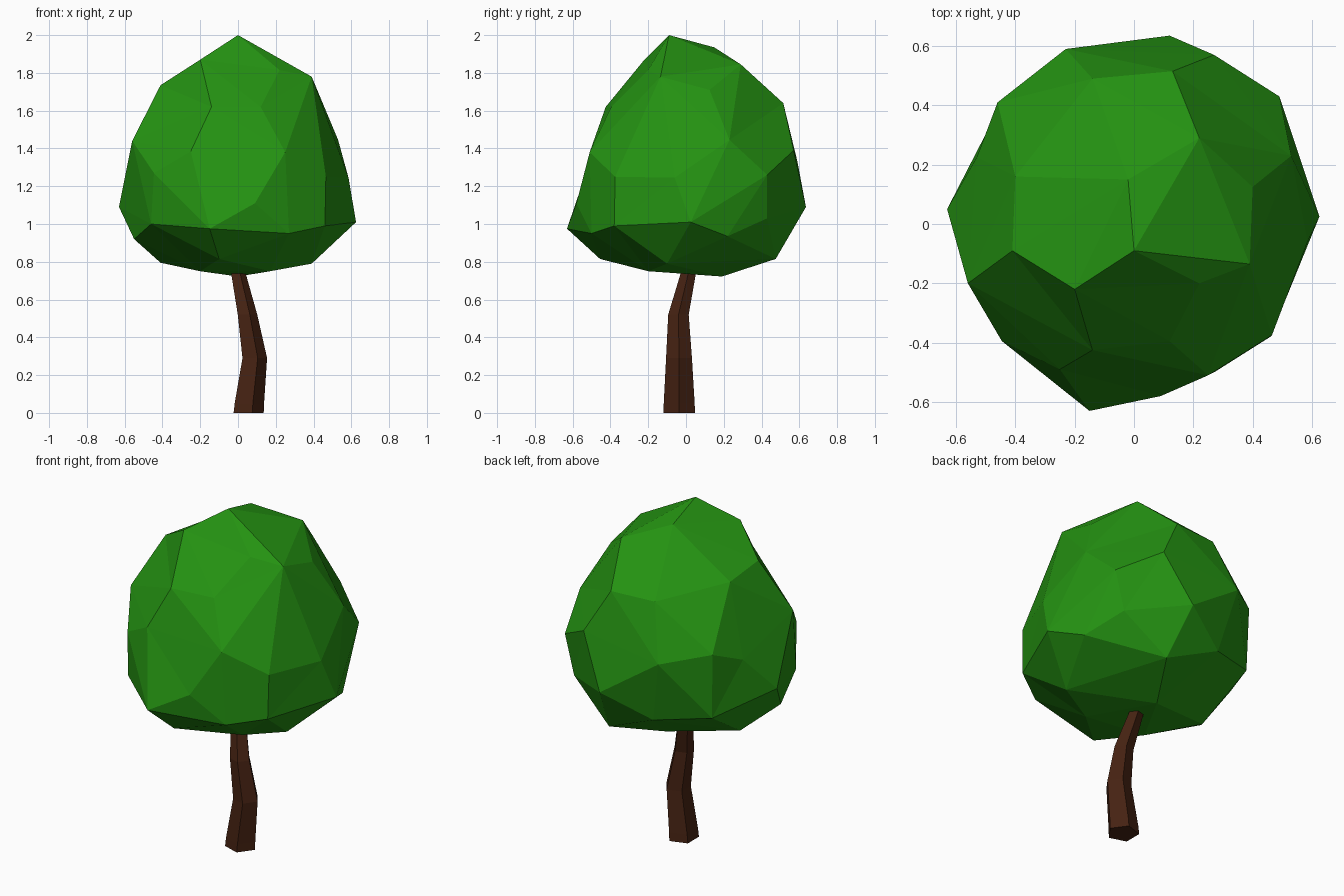
import bpy, bmesh, math
from mathutils import Vector


def paint(obj, name, rgb):
    mat = bpy.data.materials.new(name)
    mat.diffuse_color = (*rgb, 1)
    obj.data.materials.append(mat)


def finish(bm, name, colour):
    bmesh.ops.recalc_face_normals(bm, faces=bm.faces[:])
    mesh = bpy.data.meshes.new(name)
    bm.to_mesh(mesh)
    bm.free()
    obj = bpy.data.objects.new(name, mesh)
    bpy.context.collection.objects.link(obj)
    paint(obj, name + "_colour", colour)


# Trunk: five-sided bent tube, (x, y, z, radius) per ring
rings = [(0.048, -0.036, 0, 0.088), (0.052, -0.036, 0.05, 0.086),
         (0.082, -0.037, 0.29, 0.072), (0.045, -0.04, 0.52, 0.057),
         (0.0, 0.01, 0.73, 0.043), (-0.015, 0.02, 0.81, 0.036)]
bm = bmesh.new()
loops = [[bm.verts.new((x + r * math.cos(i * math.tau / 5),
                        y + r * math.sin(i * math.tau / 5), z)) for i in range(5)]
         for x, y, z, r in rings]
for a, b in zip(loops, loops[1:]):
    for i in range(5):
        j = (i + 1) % 5
        bm.faces.new((a[i], a[j], b[j], b[i]))
bm.faces.new(loops[0])
bm.faces.new(loops[-1])
finish(bm, "trunk", (0.06, 0.016, 0.006))

# Foliage: lumpy faceted ball, its corners joined as they lie around a sphere
corners = [
    # crown
    (0.0, -0.09, 2.0), (-0.02, 0.15, 1.935), (0.22, 0.29, 1.845), (0.22, -0.2, 1.815),
    (-0.2, -0.22, 1.87), (0.39, -0.135, 1.78), (0.40, 0.125, 1.71),
    (-0.41, -0.09, 1.735), (-0.40, 0.16, 1.70), (0.13, 0.515, 1.64), (-0.14, 0.49, 1.64),
    (-0.14, -0.425, 1.62), (0.12, -0.395, 1.62),
    # middle
    (0.53, 0.23, 1.445), (-0.56, -0.2, 1.44), (-0.25, -0.49, 1.385), (0.25, -0.51, 1.38),
    (0.27, 0.57, 1.39), (-0.23, 0.59, 1.33), (-0.46, 0.41, 1.38), (0.465, -0.375, 1.25),
    (0.49, 0.43, 1.26), (0.585, -0.06, 1.245), (-0.445, -0.395, 1.27),
    (-0.63, 0.05, 1.09), (-0.53, 0.225, 1.3), (0.09, -0.58, 1.11), (0.12, 0.635, 1.09),
    # lower rim
    (0.625, 0.025, 1.01), (-0.15, -0.63, 0.975), (0.46, -0.38, 0.99), (-0.46, -0.37, 1.0),
    (0.43, 0.43, 1.03), (-0.45, 0.4, 1.0), (0.53, 0.22, 0.935), (-0.55, -0.1, 0.92),
    (-0.15, 0.52, 0.955), (0.27, -0.5, 0.95),
    # underside
    (0.39, -0.1, 0.79), (-0.41, 0.08, 0.795), (0.17, 0.475, 0.815), (-0.1, -0.455, 0.815),
    (0.0, 0.19, 0.722), (0.17, -0.2, 0.75), (-0.2, -0.15, 0.75),
]
centre = Vector((0, 0, 1.3))
place = {}
bm = bmesh.new()
for c in corners:
    d = Vector(c) - centre
    v = bm.verts.new(d.normalized() * d.length ** 0.15)
    place[v] = Vector(c)
bmesh.ops.convex_hull(bm, input=bm.verts[:])
for v in bm.verts:
    v.co = place[v]
finish(bm, "foliage", (0.018, 0.29, 0.006))
